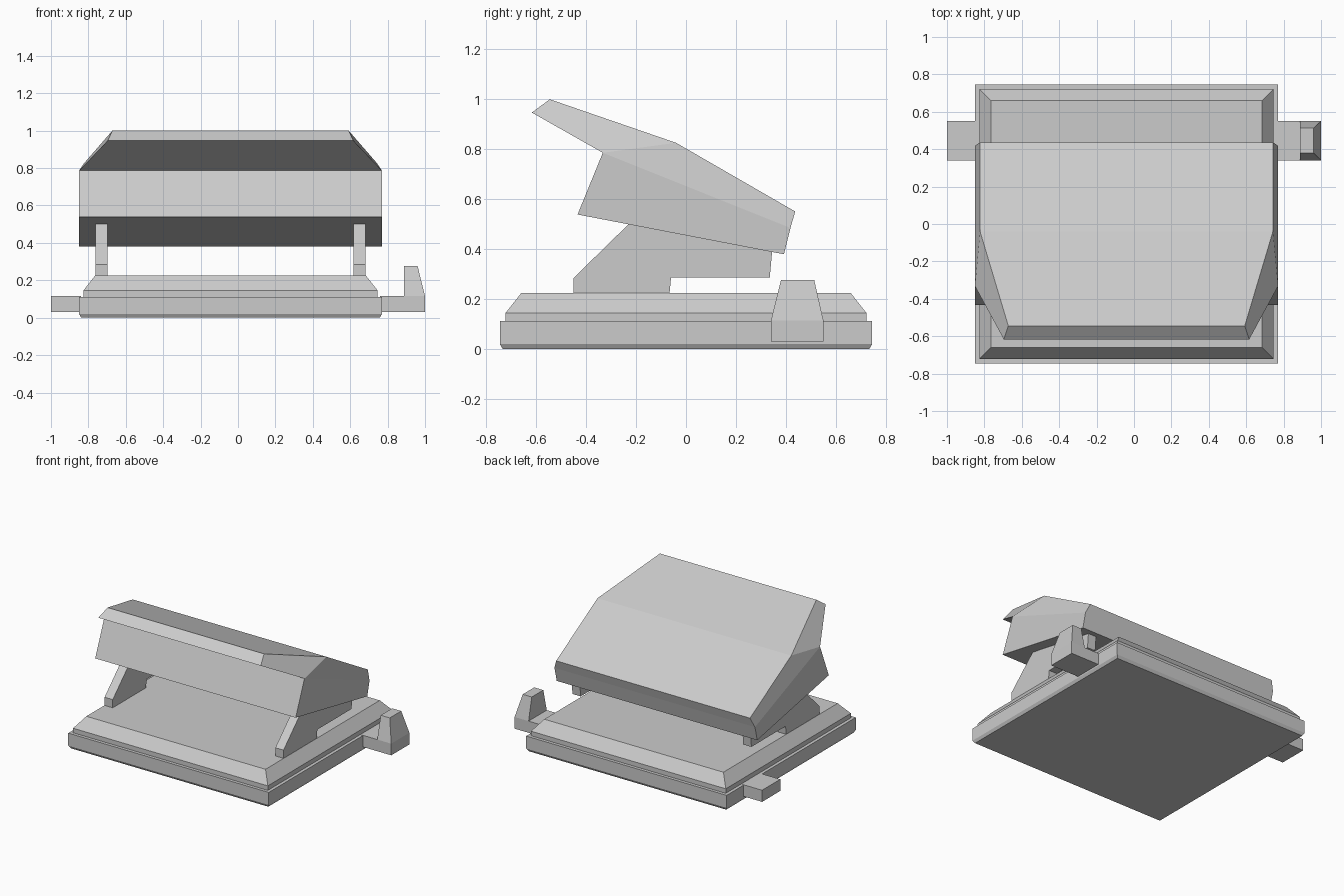
import bpy, bmesh

if "Cube" in bpy.data.objects:
    bpy.data.objects.remove(bpy.data.objects["Cube"])

CX = -0.04   # centre line of the main body
HW = 0.81    # half width of the main body


def finish(name, bm):
    bmesh.ops.recalc_face_normals(bm, faces=bm.faces)
    mesh = bpy.data.meshes.new(name)
    bm.to_mesh(mesh)
    bm.free()
    obj = bpy.data.objects.new(name, mesh)
    bpy.context.collection.objects.link(obj)
    return obj


def loft(name, rects):
    """Stack rectangles (x0, x1, y0, y1, z) into a closed solid."""
    bm = bmesh.new()
    rings = [[bm.verts.new((x, y, z)) for x, y in
              ((x0, y0), (x1, y0), (x1, y1), (x0, y1))]
             for x0, x1, y0, y1, z in rects]
    for a, b in zip(rings, rings[1:]):
        for i in range(4):
            j = (i + 1) % 4
            bm.faces.new((a[i], a[j], b[j], b[i]))
    bm.faces.new(rings[0])
    bm.faces.new(rings[-1])
    return finish(name, bm)


def span(name, cx, outline, sides):
    """Symmetric solid across x from (half_width, y, z) points; sides list the cheek faces."""
    bm = bmesh.new()
    left = [bm.verts.new((cx - w, y, z)) for w, y, z in outline]
    right = [bm.verts.new((cx + w, y, z)) for w, y, z in outline]
    n = len(outline)
    for i in range(n):
        j = (i + 1) % n
        bm.faces.new((left[i], left[j], right[j], right[i]))
    for ids in sides:
        bm.faces.new([left[i] for i in ids])
        bm.faces.new([right[i] for i in ids])
    return finish(name, bm)


# Stepped base slab with bevelled rim
steps = [(0.012, 0), (0, 0.02), (0, 0.112), (0.023, 0.112), (0.023, 0.145), (0.086, 0.225)]
loft("base", [(CX - HW + d, CX + HW - d, -0.745 + d, 0.745 - d, z) for d, z in steps])

# Side tabs and the tapered upright on the right
TY0, TY1 = 0.34, 0.55
loft("left_tab", [(-1, -0.84, TY0, TY1, z) for z in (0.03, 0.115)])
loft("right_tab", [(0.76, 0.887, TY0, TY1, z) for z in (0.03, 0.115)])
loft("upright_post", [(0.887, 1.0, TY0, TY1, 0.03), (0.887, 1.0, TY0, TY1, 0.115),
                      (0.887, 0.96, 0.38, 0.513, 0.277)])

# Pair of support arms
arm = [(-0.45, 0.222), (-0.45, 0.285), (-0.225, 0.505), (0.345, 0.395),
       (0.335, 0.286), (-0.06, 0.286), (-0.066, 0.222)]
for side, sign in (("left", -1), ("right", 1)):
    span(side + "_arm", CX + sign * 0.69, [(0.033, y, z) for y, z in arm], [range(len(arm))])

# Tilted head: lip, top, back, underside, front
head = [(0.656, -0.617, 0.947), (0.632, -0.545, 1.0), (0.783, -0.04, 0.826),
        (0.783, 0.437, 0.551), (HW, 0.418, 0.485), (HW, 0.392, 0.38),
        (HW, -0.434, 0.539), (HW, -0.333, 0.786)]
span("tilted_head", CX, head, [(0, 1, 2, 7), (2, 3, 4, 7), (4, 5, 6, 7)])
